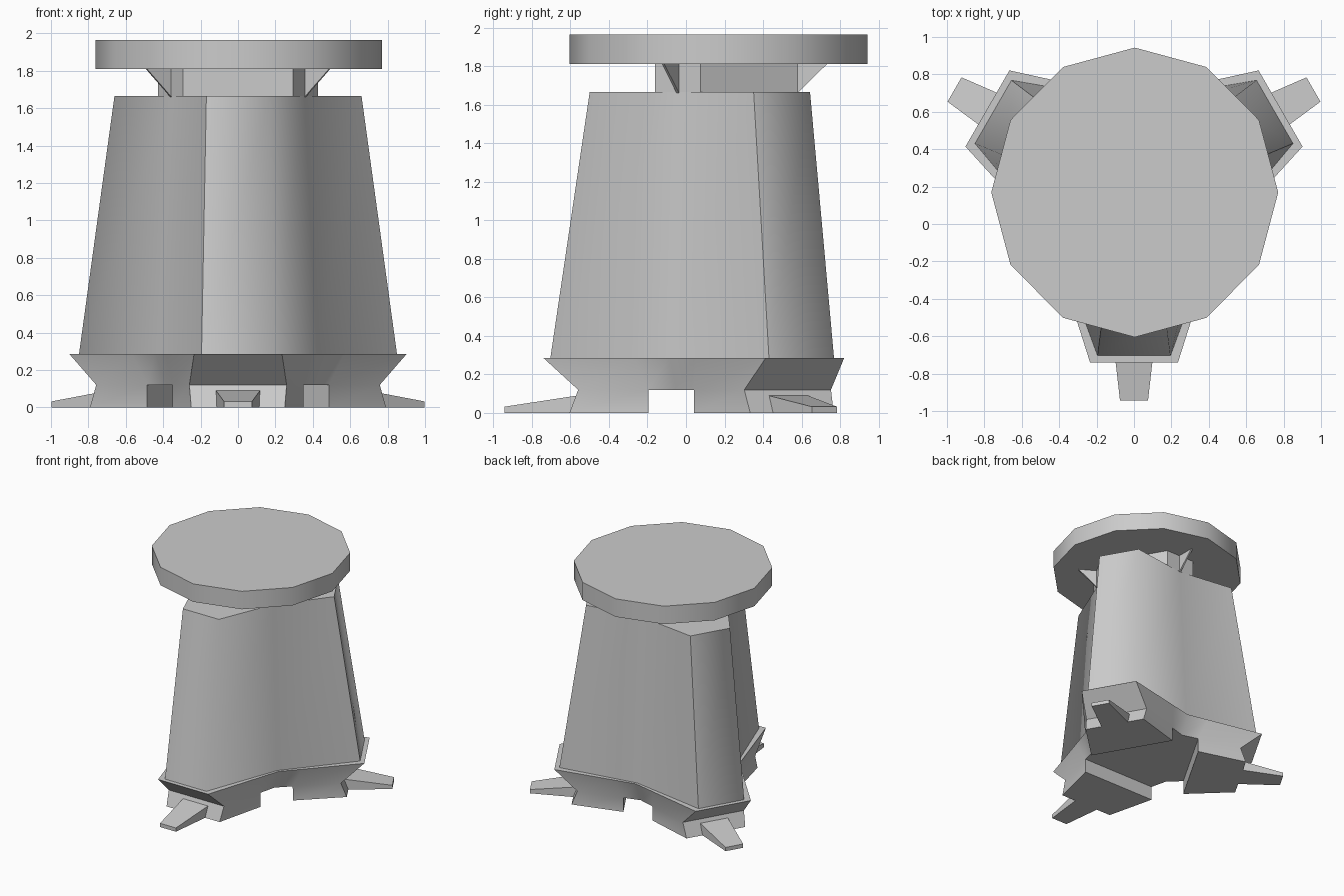
import bpy, bmesh, math
from mathutils import Vector

if "Cube" in bpy.data.objects:
    bpy.data.objects.remove(bpy.data.objects["Cube"], do_unlink=True)

CENTRE_Y = 0.165
LOBES = [("front", -90), ("left", 30), ("right", 150)]

grey = bpy.data.materials.new("plain grey")
grey.use_nodes = True
grey.diffuse_color = (0.6, 0.6, 0.6, 1)
grey.node_tree.nodes["Principled BSDF"].inputs["Base Color"].default_value = (0.6, 0.6, 0.6, 1)


def polar(angle, along, across, z):
    """Point measured along and across a spoke of the three-way plan."""
    a = math.radians(angle)
    return Vector((along * math.cos(a) - across * math.sin(a),
                   CENTRE_Y + along * math.sin(a) + across * math.cos(a), z))


def lobed_ring(z, end, half, mid=None):
    """Three blunt lobes, with an optional inward corner between them."""
    ring = []
    for _, angle in LOBES:
        ring += [polar(angle, end, -half, z), polar(angle, end, half, z)]
        if mid:
            ring.append(polar(angle + 60, mid, 0, z))
    return ring


def base_ring(z, end, half, mid):
    """Lobed ring with extra points where the foot walls meet the flanks."""
    ring = []
    for _, angle in LOBES:
        first, second = polar(angle, end, -half, z), polar(angle, end, half, z)
        before, after = polar(angle - 60, mid, 0, z), polar(angle + 60, mid, 0, z)
        ring += [first.lerp(before, 0.725), first, second,
                 second.lerp(after, 0.725), after]
    return ring


def band(bm, low, high):
    """Closed strip of quads between two vertex loops."""
    n = len(low)
    for i in range(n):
        j = (i + 1) % n
        bm.faces.new((low[i], low[j], high[j], high[i]))


def finish(name, bm):
    bmesh.ops.recalc_face_normals(bm, faces=bm.faces)
    mesh = bpy.data.meshes.new(name)
    bm.to_mesh(mesh)
    bm.free()
    mesh.materials.append(grey)
    mesh.polygons.foreach_set("use_smooth", [True] * len(mesh.polygons))
    mesh.set_sharp_from_angle(angle=math.radians(38))
    obj = bpy.data.objects.new(name, mesh)
    bpy.context.collection.objects.link(obj)
    return obj


def loft(name, rings):
    """Closed solid through rings with equal point counts."""
    bm = bmesh.new()
    rows = [[bm.verts.new(p) for p in ring] for ring in rings]
    for low, high in zip(rows, rows[1:]):
        band(bm, low, high)
    bm.faces.new(rows[0][::-1])
    bm.faces.new(rows[-1])
    return finish(name, bm)


# Tapered body; one upright edge of each lobe is softened
body = loft("body", [lobed_ring(0.285, 0.869, 0.195, 0.49),
                     lobed_ring(1.665, 0.665, 0.169, 0.412)])
for edge in body.data.edges:
    a, b = sorted(edge.vertices)
    if b - a == 9 and a % 3 == 1:
        edge.use_edge_sharp = False

# Flared base with three separate feet in one skin
bm = bmesh.new()
waist = [bm.verts.new(p) for p in base_ring(0.12, 0.725, 0.26, 0.443)]
rim = [bm.verts.new(p) for p in base_ring(0.285, 0.905, 0.235, 0.51)]
band(bm, waist, rim)
bm.faces.new(rim)
bm.faces.new([v for i, v in enumerate(waist) if i % 5 not in (1, 2)])
for k, (_, angle) in enumerate(LOBES):
    sole = [bm.verts.new(polar(angle, along, across, 0)) for along, across in
            ((0.36, -0.35), (0.77, -0.25), (0.77, 0.25), (0.36, 0.35))]
    band(bm, sole, waist[5 * k:5 * k + 4])
    bm.faces.new(sole)
finish("base", bm)

# Neck and twelve-sided lid
loft("neck", [lobed_ring(1.665, 0.326, 0.293), lobed_ring(1.81, 0.326, 0.293)])
lid_angles = [math.radians(30 * i) for i in range(12)]
loft("lid", [[Vector((0.004 + 0.767 * math.cos(a), 0.169 + 0.774 * math.sin(a), z))
              for a in lid_angles] for z in (1.81, 1.963)])

for side, angle in LOBES:
    # Tapered toe
    loft(side + "_toe",
         [[polar(angle, along, -half, 0), polar(angle, along, half, 0),
           polar(angle, along, half, top), polar(angle, along, -half, top)]
          for along, half, top in ((0.73, 0.118, 0.09), (1.108, 0.075, 0.032))])

    # Triangular bracket under the lid, between lobes
    loft(side + "_bracket",
         [[polar(angle + 60, 0.415, t, 1.66), polar(angle + 60, 0.566, t, 1.81),
           polar(angle + 60, 0.415, t, 1.81)] for t in (-0.007, 0.007)])
